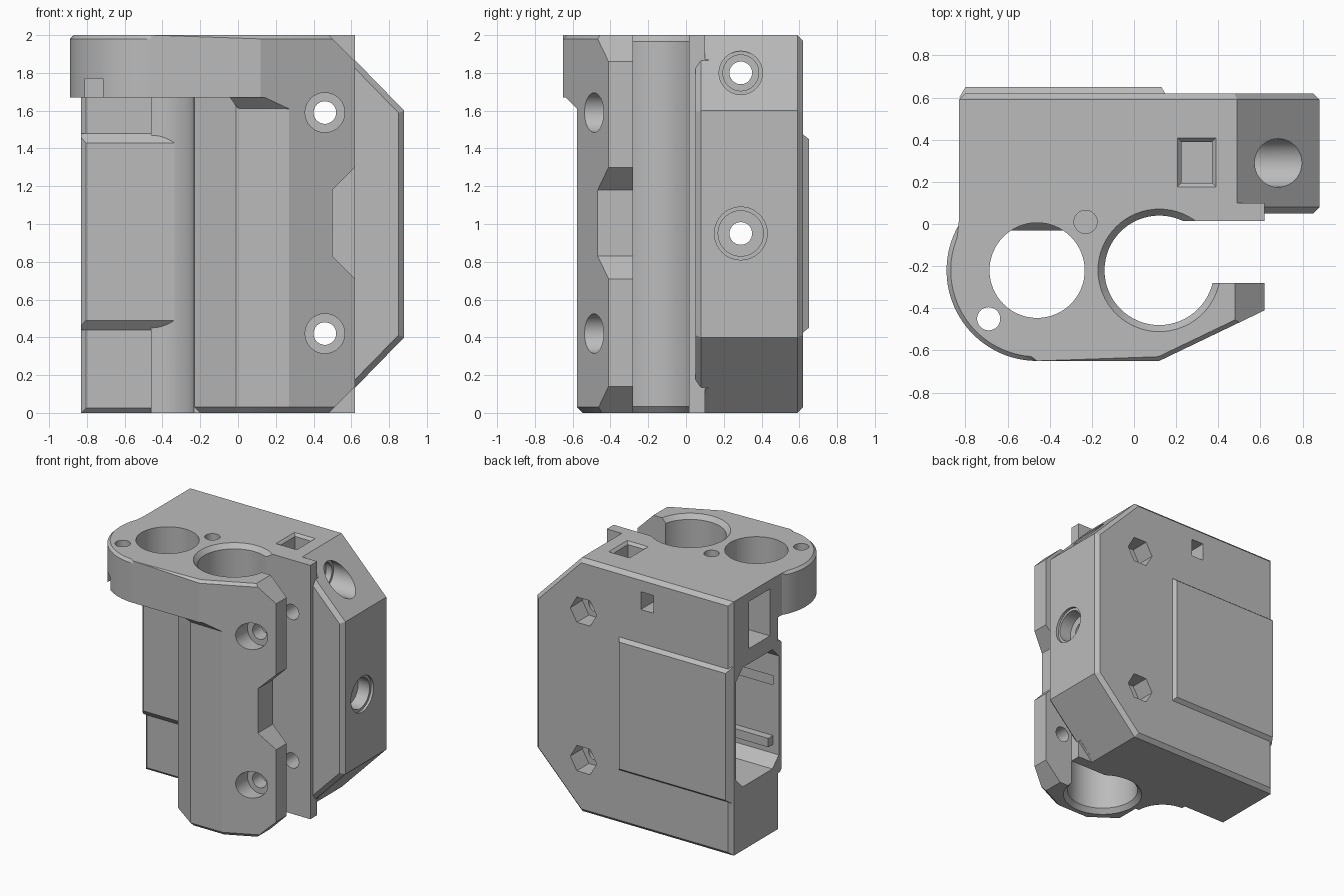
import bpy, bmesh, math
from mathutils import Vector

if "Cube" in bpy.data.objects:
    bpy.data.objects.remove(bpy.data.objects["Cube"], do_unlink=True)

grey = bpy.data.materials.new("plain_grey")
grey.use_nodes = True
colour = (0.5, 0.5, 0.5, 1)
grey.diffuse_color = colour
grey.node_tree.nodes["Principled BSDF"].inputs["Base Color"].default_value = colour


def place(axis, a, b, c):
    return {"x": (c, a, b), "y": (a, c, b), "z": (a, b, c)}[axis]


def finish(bm, name):
    bmesh.ops.recalc_face_normals(bm, faces=bm.faces)
    mesh = bpy.data.meshes.new(name)
    bm.to_mesh(mesh)
    bm.free()
    mesh.materials.append(grey)
    ob = bpy.data.objects.new(name, mesh)
    bpy.context.collection.objects.link(ob)
    return ob


def prism(name, axis, outline, start, end, bevel=0, rule=None):
    """Extrude an outline along an axis and chamfer the edges picked by rule."""
    bm = bmesh.new()
    rings = [[bm.verts.new(place(axis, a, b, c)) for a, b in outline] for c in (start, end)]
    n = len(outline)
    for ring in rings:
        bm.faces.new(ring)
    for i in range(n):
        j = (i + 1) % n
        bm.faces.new((rings[0][i], rings[0][j], rings[1][j], rings[1][i]))
    bmesh.ops.recalc_face_normals(bm, faces=bm.faces)
    if bevel:
        edges = [e for e in bm.edges if rule(e.verts[0].co, e.verts[1].co)]
        bmesh.ops.bevel(bm, geom=edges, offset=bevel, segments=1, affect="EDGES")
    return finish(bm, name)


def rect(a0, a1, b0, b1):
    return [(a0, b0), (a1, b0), (a1, b1), (a0, b1)]


def circle(a, b, r, n=64, turn=0):
    return [(a + r * math.cos(math.tau * i / n + turn),
             b + r * math.sin(math.tau * i / n + turn)) for i in range(n)]


def hull(name, points):
    bm = bmesh.new()
    for p in points:
        bm.verts.new(p)
    bmesh.ops.convex_hull(bm, input=bm.verts[:])
    return finish(bm, name)


def loft(name, axis, low, c0, high, c1):
    return hull(name, [place(axis, a, b, c0) for a, b in low] +
                [place(axis, a, b, c1) for a, b in high])


def combine(body, part, operation):
    mod = body.modifiers.new("combine", "BOOLEAN")
    mod.operation = operation
    mod.solver = "EXACT"
    mod.object = part
    bpy.context.view_layer.objects.active = body
    bpy.ops.object.modifier_apply(modifier=mod.name)
    bpy.data.objects.remove(part, do_unlink=True)


def add(part):
    combine(body, part, "UNION")


def cut(part):
    combine(body, part, "DIFFERENCE")


# Main block with clipped right corners and chamfered front and back rims
block = [(-.83, 0), (.49, 0), (.88, .4), (.88, 1.6), (.49, 2), (-.83, 2)]
body = prism("clamp_bracket", "y", block, .05, .62, .03,
             lambda p, q: abs(p.y - q.y) < .001)

# Front skin of the block
skin = [(-.83, 0), (.49, 0), (.62, .13), (.62, 1.87), (.49, 2), (-.83, 2)]
add(prism("front_skin", "y", skin, .015, .12, .025,
          lambda p, q: max(p.y, q.y) < .02 and (max(p.z, q.z) < .01 or max(p.x, q.x) < -.8)))

# Rod holder and clamp arm
holder = [(-.23, .1), (-.23, -.42), (-.01, -.578), (.27, -.578), (.62, -.41), (.62, .1)]
add(prism("rod_holder", "z", holder, 0, 1.8, .03,
          lambda p, q: max(p.z, q.z) < .01 and (p.y + q.y) / 2 < -.15 and p.x + q.x < 1.2))
add(prism("web", "z", rect(-.46, -.2, -.22, .1), 0, 1.8))

# Round flange at the top, with a sloped lip below it
sx, sy = -.46, -.22
arc = [(sx + .43 * math.cos(math.radians(t)), sy + .43 * math.sin(math.radians(t)))
       for t in range(150, 271, 4)]
flange = [(-.83, .1)] + arc + [(sx, -.65), (.12, -.65), (.62, -.41), (.62, .1)]
add(prism("flange", "z", flange, 1.67, 2, .02,
          lambda p, q: min(p.z, q.z) > 1.99 and (p.y + q.y) / 2 < -.02 and p.x + q.x < 1.2))
add(hull("flange_lip", [(0, -.575, 1.61), (.27, -.578, 1.61), (0, -.4, 1.61), (.2, -.4, 1.61),
                        (-.05, -.648, 1.68), (.12, -.648, 1.68), (.27, -.578, 1.68),
                        (-.05, -.4, 1.68)]))

# Rod bore with chamfered rims, and the slot that opens it
rx, ry = .12, -.22
cut(prism("rod_bore", "z", circle(rx, ry, .26), -.1, 2.1))
cut(loft("bore_rim_top", "z", circle(rx, ry, .26), 1.965, circle(rx, ry, .3), 2.01))
cut(loft("bore_rim_bottom", "z", circle(rx, ry, .3), -.01, circle(rx, ry, .26), .035))
cut(prism("clamp_slot", "z", rect(.2, .8, -.28, .015), -.1, 2.1))

# Screw clearance, beside the holder and through the flange
cut(prism("screw_bore", "z", circle(sx, sy, .226), -.1, 2.1))
cut(prism("flange_hole", "z", circle(-.69, -.45, .055, 32), 1.6, 2.1))
cut(prism("flange_blind_hole", "z", circle(-.23, .01, .055, 32), 1.7, 2.1))
cut(prism("flange_notch", "z", rect(-.81, -.715, -.6, -.4), 1.66, 1.77))

# Clamp arm corners and middle notch
for z, s in ((0, 1), (2, -1)):
    cut(prism("arm_corner", "y", [(.48, z), (.48, z - .2 * s), (.84, z - .2 * s),
                                  (.84, z + .36 * s)], -.8, -.15))
cut(prism("arm_notch", "y", [(.64, .69), (.5, .83), (.5, 1.18), (.64, 1.32)], -.8, -.15))

# Clamp screws with round heads in front and hexagonal pockets behind
for z in (.42, 1.59):
    cut(prism("clamp_screw", "y", circle(.46, z, .06, 32), -.8, .8))
    cut(prism("screw_head", "y", circle(.46, z, .105, 32), -.8, -.39))
    cut(prism("nut_pocket", "y", circle(.46, z, .115, 6), .47, .8))

# Raised tunnel walls, front and back
add(prism("front_tunnel_wall", "x", [(.1, .44), (.015, .44), (-.03, .49), (-.03, 1.43),
                                     (.015, 1.48), (.1, 1.48)], -.83, -.305, .025,
          lambda p, q: max(p.y, q.y) < -.02 and max(p.x, q.x) < -.8))
add(loft("back_tunnel_wall", "y", rect(-.83, .16, .41, 1.49), .6,
         rect(-.8, .13, .45, 1.45), .65))

# Tunnel opening on the side, with the narrower inner run
mouth = [(.03, .58), (.11, .5), (.48, .5), (.56, .58), (.56, 1.36), (.48, 1.44),
         (.11, 1.44), (.03, 1.36)]
cut(prism("tunnel_mouth", "x", mouth, -.9, -.34))
cut(prism("tunnel_run", "x", rect(.13, .56, .52, 1.42), -.5, .1))
for z in (.65, 1.12):
    add(prism("tunnel_rail", "x", rect(.01, .09, z, z + .07), -.78, -.3))
cut(prism("upper_window", "x", rect(.14, .4, 1.56, 1.93), -.9, -.4))

# Tension screws from the right
for z, r, depth in ((.95, .14, .76), (1.8, .115, .5)):
    cut(prism("side_screw", "x", circle(.29, z, .06, 32), -.6, 1))
    cut(prism("side_screw_head", "x", circle(.29, z, r - .02, 40), depth, 1))
    cut(prism("side_screw_rim", "x", circle(.29, z, r, 40), .86 if z < 1 else depth + .05, 1))

# Square nut pockets in the top and the back
cut(prism("top_pocket", "z", rect(.225, .37, .195, .39), 1.68, 2.1))
cut(loft("top_pocket_rim", "z", rect(.225, .37, .195, .39), 1.98,
         rect(.205, .39, .175, .41), 2.002))
cut(prism("back_pocket", "y", rect(-.15, -.04, 1.74, 1.88), .4, .8))

# Keep flat faces crisp and round bores smooth
for ob in bpy.context.selected_objects:
    ob.select_set(False)
body.select_set(True)
bpy.context.view_layer.objects.active = body
bpy.ops.object.shade_smooth_by_angle(angle=math.radians(25))
